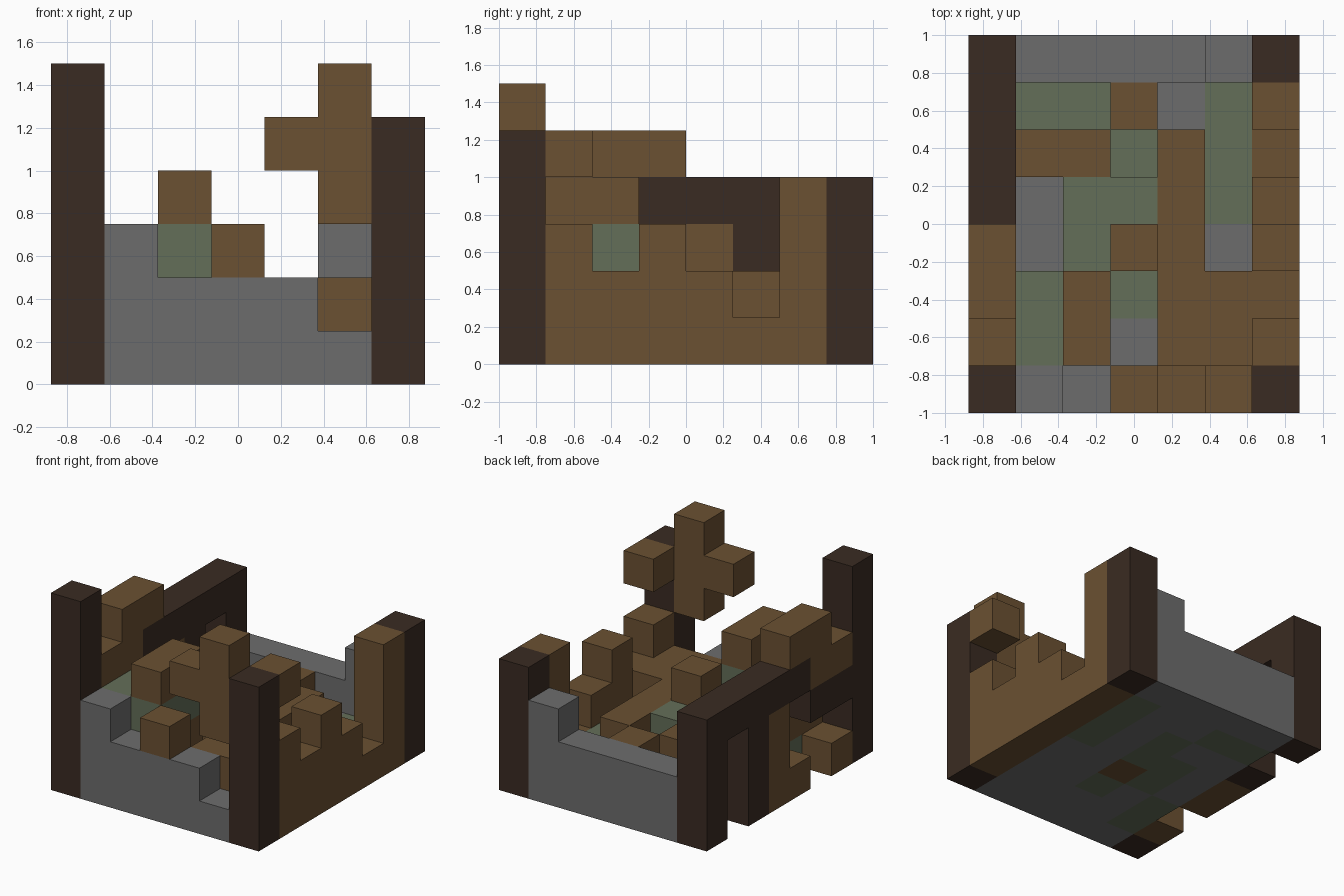
import bpy
import bmesh
from mathutils import Vector

cube = bpy.data.objects.get("Cube")
if cube:
    bpy.data.objects.remove(cube, do_unlink=True)

S = 0.25  # block size
COLOURS = {
    "dark_timber": (0.042, 0.024, 0.016),
    "plank_brown": (0.147, 0.082, 0.032),
    "stone_grey": (0.152, 0.152, 0.152),
    "mossy_stone": (0.127, 0.156, 0.098),
}
NAMES = list(COLOURS)
DARK, BROWN, GREY, MOSS = range(4)

materials = []
for name, rgb in COLOURS.items():
    m = bpy.data.materials.new(name)
    m.use_nodes = True
    m.diffuse_color = (*rgb, 1)
    bsdf = m.node_tree.nodes["Principled BSDF"]
    bsdf.inputs["Base Color"].default_value = (*rgb, 1)
    bsdf.inputs["Roughness"].default_value = 0.9
    materials.append(m)

cells = {}  # (column, row, level) -> (part, colour)


def fill(part, colour, xs, ys, zs):
    """Fill an inclusive block range; a single number means one layer."""
    spans = [(a, a) if isinstance(a, int) else a for a in (xs, ys, zs)]
    (x0, x1), (y0, y1), (z0, z1) = spans
    for x in range(x0, x1 + 1):
        for y in range(y0, y1 + 1):
            for z in range(z0, z1 + 1):
                cells[x, y, z] = (part, colour)


# Corner posts
fill("front_right_post", DARK, 0, 0, (0, 5))
fill("front_left_post", DARK, 6, 0, (0, 4))
fill("back_right_post", DARK, 0, 7, (0, 3))
fill("back_left_post", DARK, 6, 7, (0, 3))

# Stone floor with mossy patches
fill("floor", GREY, (1, 5), (1, 6), 0)
for xs, ys in ((1, (1, 2)), (2, (3, 4)), (3, (4, 5)), (3, 2), ((1, 2), 6), (5, (4, 6))):
    fill("floor", MOSS, xs, ys, 0)

# Front and back stone walls
fill("front_wall", GREY, (1, 5), 0, 0)
fill("front_wall", GREY, (1, 4), 0, 1)
fill("front_wall", GREY, 1, 0, 2)
fill("back_wall", GREY, (1, 5), 7, (0, 1))
fill("back_wall", GREY, 5, 7, 2)

# Broken plank wall on the +x side
for row, height in enumerate((3, 2, 3, 2, 1, 4), start=1):
    fill("left_wall", BROWN, 6, row, (0, height - 1))

# Ruined wall on the -x side: timber frame with gaps
fill("right_wall", DARK, 0, (3, 6), 3)
fill("right_wall", DARK, 0, 5, (0, 2))
fill("right_wall", BROWN, 0, 4, (0, 2))
fill("right_wall", BROWN, 0, 3, 0)
fill("right_wall", BROWN, 0, 1, 0)
fill("right_wall", DARK, 0, (1, 2), 2)
fill("right_wall", BROWN, 0, (1, 2), 3)
fill("right_wall", BROWN, 0, (2, 3), 4)

# Hanging remains of the upper front planks
fill("upper_planks", BROWN, 5, 0, (3, 5))
fill("upper_planks", BROWN, 4, 0, 4)
fill("upper_planks", BROWN, 6, 1, 4)
fill("wall_stub", BROWN, 3, 0, 2)

# Rubble inside
fill("plank_rubble", BROWN, 4, (1, 5), 1)
fill("plank_rubble", BROWN, 5, (1, 2), 1)
fill("plank_rubble", BROWN, (1, 2), 5, 1)
fill("plank_rubble", BROWN, 3, 6, 1)
fill("centre_stump", BROWN, 3, 3, (0, 2))
fill("mossy_rubble", MOSS, 2, (3, 4), 1)
fill("mossy_rubble", MOSS, 3, 4, 1)
fill("rubble_heap", BROWN, (1, 2), (1, 2), 1)
fill("rubble_heap", MOSS, (1, 2), (1, 2), 2)
fill("rubble_heap", BROWN, 2, (1, 2), 3)


def build(part):
    """Make one object from the exposed block faces of a part."""
    bm = bmesh.new()
    for cell, (owner, colour) in cells.items():
        if owner != part:
            continue
        centre = Vector(((cell[0] - 3) * S, (cell[1] - 3.5) * S, (cell[2] + 0.5) * S))
        for axis in range(3):
            for sign in (-1, 1):
                beside = list(cell)
                beside[axis] += sign
                if tuple(beside) in cells:
                    continue
                n, u, v = Vector(), Vector(), Vector()
                n[axis] = sign * S / 2
                u[(axis + 1) % 3] = S / 2
                v[(axis + 2) % 3] = sign * S / 2
                corners = (n - u - v, n + u - v, n + u + v, n - u + v)
                face = bm.faces.new([bm.verts.new(centre + c) for c in corners])
                face.material_index = colour
    bmesh.ops.remove_doubles(bm, verts=bm.verts[:], dist=0.001)
    bmesh.ops.dissolve_limit(bm, angle_limit=0.01, verts=bm.verts[:],
                             edges=bm.edges[:], delimit={'MATERIAL'})
    mesh = bpy.data.meshes.new(part)
    bm.to_mesh(mesh)
    bm.free()
    for m in materials:
        mesh.materials.append(m)
    bpy.context.collection.objects.link(bpy.data.objects.new(part, mesh))


for part in sorted({owner for owner, _ in cells.values()}):
    build(part)
